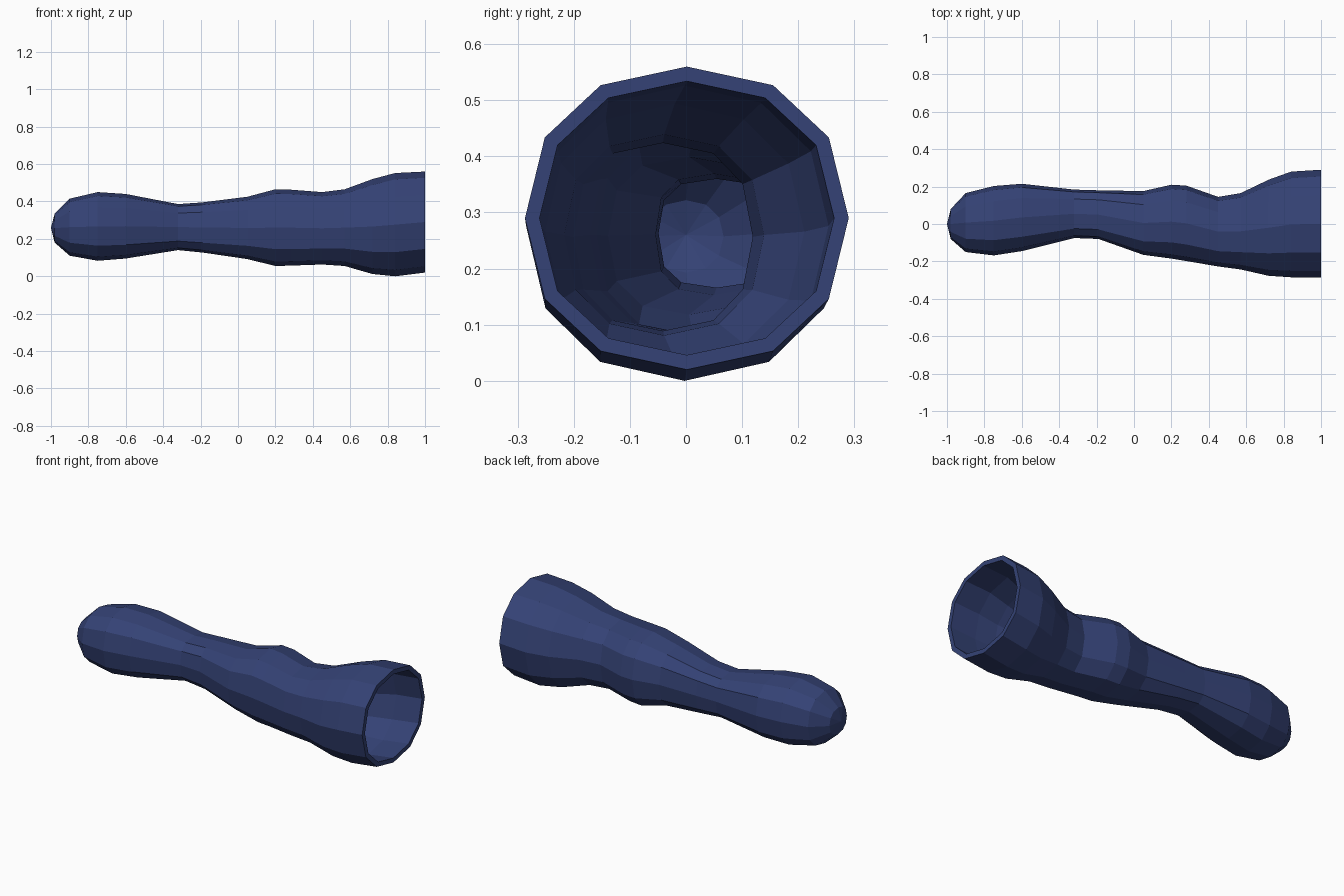
import bpy, bmesh
from math import cos, sin, pi

if "Cube" in bpy.data.objects:
    bpy.data.objects.remove(bpy.data.objects["Cube"])

SIDES = 12
WALL = 0.026

# Stations along the tube: x, y min, y max, z min, z max, squareness
STATIONS = [
    (-0.98, -.080, .080, .180, .335, 2.2),
    (-0.90, -.150, .165, .110, .415, 2.3),
    (-0.75, -.168, .203, .083, .450, 2.4),
    (-0.60, -.145, .215, .095, .440, 2.5),
    (-0.32, -.075, .184, .140, .386, 2.8),
    (-0.19, -.080, .180, .127, .395, 2.8),
    (0.05, -.165, .176, .092, .425, 2.5),
    (0.20, -.185, .210, .055, .465, 2.4),
    (0.28, -.198, .205, .057, .463, 2.4),
    (0.45, -.227, .145, .063, .450, 2.4),
    (0.57, -.243, .165, .055, .465, 2.3),
    (0.72, -.277, .237, .012, .520, 2.2),
    (0.84, -.285, .280, .000, .552, 2.2),
    (1.00, -.287, .290, .020, .560, 2.2),
]


def spow(v, p):
    return (abs(v) ** p) * (1 if v >= 0 else -1)


def ring(bm, station, inset, dx):
    x, y0, y1, z0, z1, n = station
    cy, cz = (y0 + y1) / 2, (z0 + z1) / 2
    ry, rz = (y1 - y0) / 2 - inset, (z1 - z0) / 2 - inset
    verts = []
    for i in range(SIDES):
        a = 2 * pi * i / SIDES
        verts.append(bm.verts.new((x + dx, cy + ry * spow(cos(a), 2 / n),
                                   cz + rz * spow(sin(a), 2 / n))))
    return verts


def bridge(bm, a, b):
    for i in range(SIDES):
        j = (i + 1) % SIDES
        bm.faces.new((a[i], a[j], b[j], b[i]))


def skin(bm, inset, tip_x):
    # Lofted wall with a faceted closed tip; returns the open end ring
    rings = []
    for k, s in enumerate(STATIONS):
        dx = inset * (1.0, 0.5)[k] if k < 2 else 0
        rings.append(ring(bm, s, inset * (0.5 if k == 0 else 1), dx))
    for a, b in zip(rings, rings[1:]):
        bridge(bm, a, b)
    tip = bm.verts.new((tip_x, 0, 0.26))
    for i in range(SIDES):
        bm.faces.new((tip, rings[0][(i + 1) % SIDES], rings[0][i]))
    return rings[-1]


# Hollow tube: outer skin, inner skin and flat rim
bm = bmesh.new()
outer = skin(bm, 0, -1.0)
inner = skin(bm, WALL, -1.0 + WALL)
bridge(bm, outer, inner)
bmesh.ops.recalc_face_normals(bm, faces=bm.faces[:])

mesh = bpy.data.meshes.new("hollow_tube")
bm.to_mesh(mesh)
bm.free()
tube = bpy.data.objects.new("hollow_tube", mesh)
bpy.context.collection.objects.link(tube)

# Dark blue colour
blue = bpy.data.materials.new("dark_blue")
blue.diffuse_color = (0.035, 0.055, 0.18, 1)
blue.use_nodes = True
blue.node_tree.nodes["Principled BSDF"].inputs["Base Color"].default_value = blue.diffuse_color
mesh.materials.append(blue)
